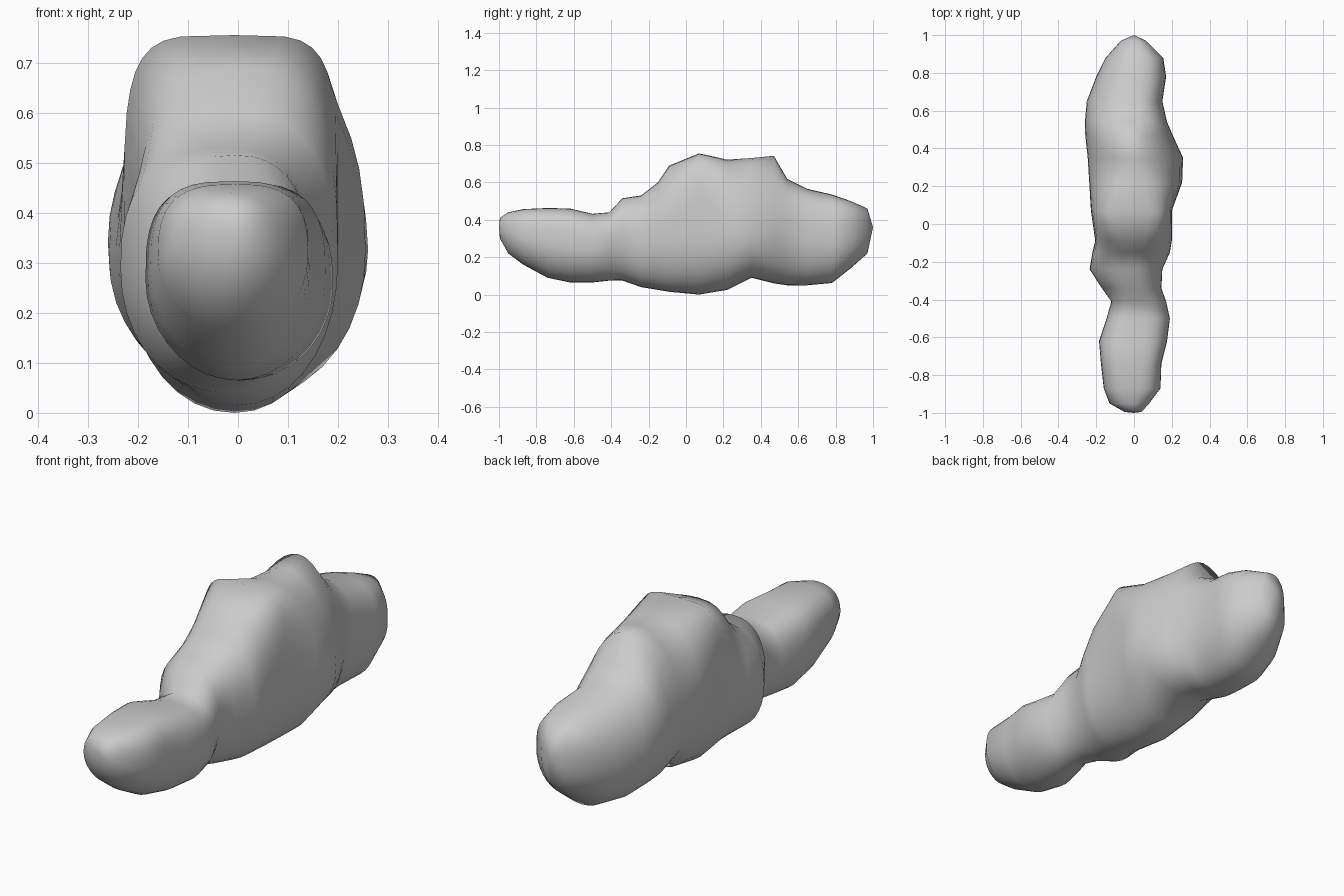
import bpy, bmesh
from math import sin, cos, pi

SIDES = 36

# Stations along the body: y, bottom z, top z, left x, right x, top squareness
STATIONS = [
    (-0.995, 0.30, 0.41, -0.05, 0.04, 2.0),
    (-0.95, 0.22, 0.44, -0.13, 0.08, 2.4),
    (-0.87, 0.16, 0.457, -0.16, 0.14, 2.9),
    (-0.74, 0.09, 0.463, -0.175, 0.145, 3.1),
    (-0.62, 0.065, 0.460, -0.185, 0.175, 3.1),
    (-0.50, 0.065, 0.432, -0.145, 0.19, 2.8),
    (-0.41, 0.075, 0.440, -0.12, 0.17, 2.3),
    (-0.34, 0.075, 0.515, -0.17, 0.145, 2.4),
    (-0.24, 0.04, 0.53, -0.235, 0.15, 2.5),
    (-0.15, 0.025, 0.60, -0.22, 0.19, 2.5),
    (-0.09, 0.015, 0.69, -0.205, 0.20, 2.7),
    (0.07, 0.00, 0.755, -0.228, 0.20, 4.8),
    (0.22, 0.025, 0.722, -0.237, 0.255, 2.4),
    (0.35, 0.09, 0.730, -0.245, 0.26, 1.85),
    (0.47, 0.06, 0.742, -0.258, 0.205, 1.85),
    (0.54, 0.05, 0.62, -0.26, 0.175, 2.1),
    (0.65, 0.05, 0.565, -0.25, 0.15, 2.15),
    (0.78, 0.062, 0.535, -0.20, 0.17, 2.2),
    (0.88, 0.14, 0.50, -0.15, 0.155, 2.2),
    (0.97, 0.22, 0.46, -0.07, 0.065, 2.1),
]


def spow(v, n):
    return (1 if v >= 0 else -1) * abs(v) ** (2 / n)


def ring(bm, y, zb, zt, xl, xr, n_top):
    """Rounded section: elliptical belly, squarer top."""
    widest = 0.51 if zt < 0.65 else (0.37 if y > 0.3 else 0.43)
    zm = zb + (zt - zb) * widest
    xm = (xl + xr) * 0.25          # ridge line stays close to the centre
    n_low = 1.95 if y < -0.4 else 2.1
    verts = []
    for i in range(SIDES):
        a = 2 * pi * i / SIDES
        c, s = cos(a), sin(a)
        n = n_top if s > 0 else n_low
        if y > 0.5 and s > 0 and c > 0:
            n += 0.6               # fuller right shoulder of the tail
        half = (xr - xm) if c > 0 else (xm - xl)
        h = (zt - zm) if s > 0 else (zm - zb)
        verts.append(bm.verts.new((xm + half * spow(c, n), y, zm + h * spow(s, n))))
    return verts


# Body lofted through the stations
bm = bmesh.new()
rings = [ring(bm, *st) for st in STATIONS]
for a, b in zip(rings, rings[1:]):
    for i in range(SIDES):
        j = (i + 1) % SIDES
        bm.faces.new((a[i], a[j], b[j], b[i]))

# Rounded nose and tail tips
for r, tip in ((rings[0], (0, -1.0, 0.36)), (rings[-1], (0, 1.0, 0.36))):
    v = bm.verts.new(tip)
    for i in range(SIDES):
        bm.faces.new((r[i], r[(i + 1) % SIDES], v))

bmesh.ops.recalc_face_normals(bm, faces=bm.faces[:])
mesh = bpy.data.meshes.new("smooth_body")
bm.to_mesh(mesh)
bm.free()
for p in mesh.polygons:
    p.use_smooth = True
body = bpy.data.objects.new("smooth_body", mesh)
bpy.context.collection.objects.link(body)
